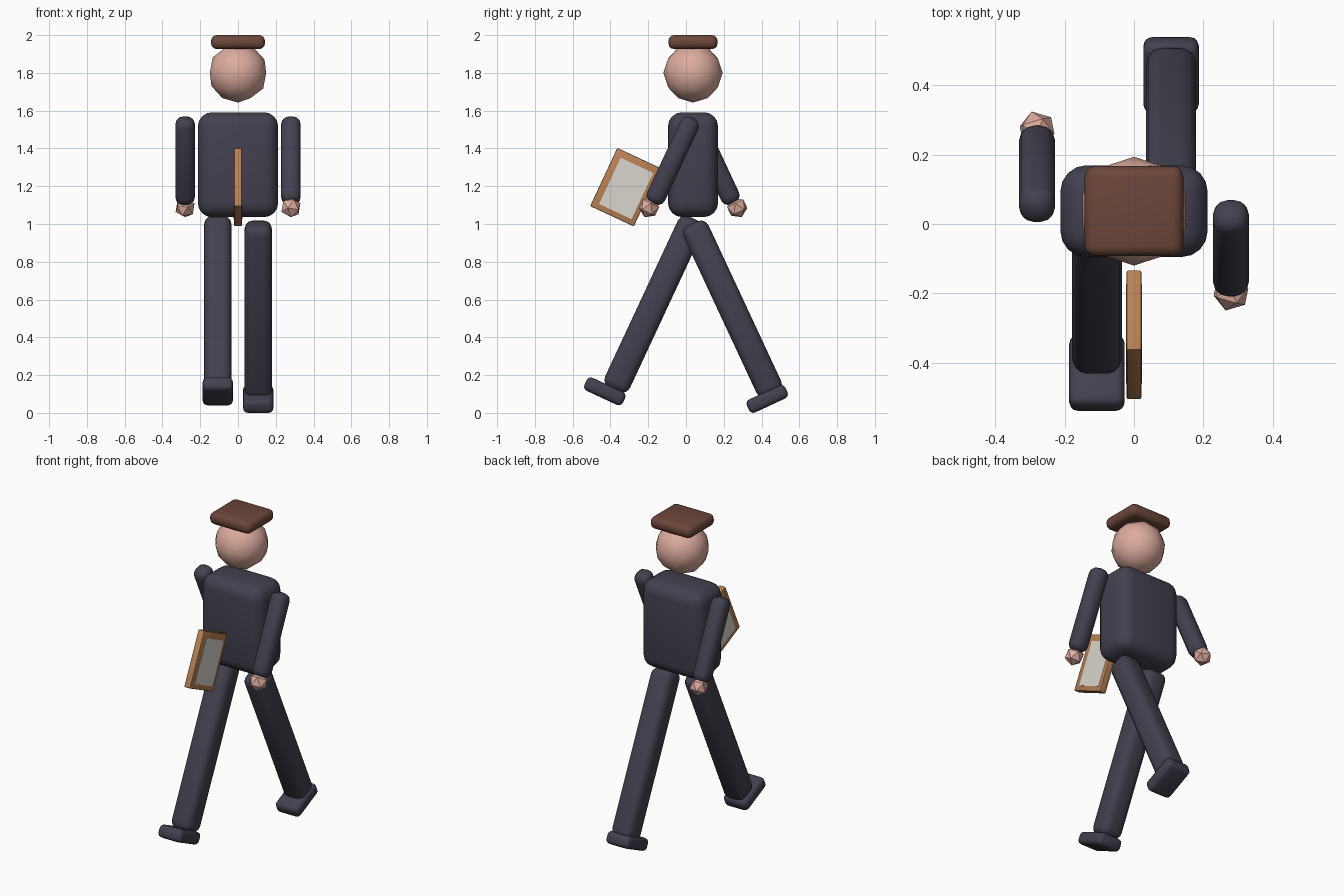
import bpy, math

if "Cube" in bpy.data.objects:
    bpy.data.objects.remove(bpy.data.objects["Cube"])


def mat(name, rgb):
    m = bpy.data.materials.new(name)
    m.diffuse_color = (*rgb, 1)
    m.use_nodes = True
    m.node_tree.nodes["Principled BSDF"].inputs["Base Color"].default_value = m.diffuse_color
    return m


SUIT = mat("dark suit", (0.055, 0.052, 0.078))
SKIN = mat("skin", (0.72, 0.41, 0.34))
HAT = mat("brown felt", (0.15, 0.062, 0.042))
WOOD = mat("wood", (0.48, 0.22, 0.09))
PAPER = mat("paper", (0.70, 0.67, 0.62))
TILT = math.radians(25)


def finish(o, name, material, smooth):
    o.name = name
    o.data.materials.append(material)
    if smooth:
        bpy.ops.object.shade_smooth_by_angle(angle=math.radians(40))
    return o


def box(name, loc, size, material, bevel=0.0, tilt=0.0, segments=3):
    """Box with rounded edges, tilted about the x axis."""
    bpy.ops.mesh.primitive_cube_add(size=1, location=loc)
    o = bpy.context.object
    o.scale = size
    bpy.ops.object.transform_apply(location=False, rotation=False, scale=True)
    if bevel:
        b = o.modifiers.new("round", 'BEVEL')
        b.width, b.segments = bevel, segments
        bpy.ops.object.modifier_apply(modifier=b.name)
    o.rotation_euler.x = tilt
    return finish(o, name, material, bevel > 0)


def ball(name, loc, radius, material, subdivisions, smooth, tilt=0.0):
    bpy.ops.mesh.primitive_ico_sphere_add(subdivisions=subdivisions, radius=radius, location=loc)
    o = bpy.context.object
    o.rotation_euler.x = tilt
    finish(o, name, material, False)
    if smooth:
        bpy.ops.object.shade_smooth()


# Torso, head and flat cap
box("torso", (0, 0.037, 1.314), (0.425, 0.265, 0.555), SUIT, 0.075, segments=4)
ball("head", (0, 0.037, 1.80), 0.157, SKIN, 2, True)
box("cap", (0, 0.037, 1.963), (0.285, 0.26, 0.074), HAT, 0.03)

# Legs and feet in mid-stride: (side, x, leg centre y/z, foot centre y/z, tilt)
for side, x, leg, foot, t in (("left", -0.107, (-0.170, 0.575), (-0.430, 0.114), -TILT),
                              ("right", 0.107, (0.246, 0.550), (0.430, 0.074), TILT)):
    box(side + "_leg", (x, *leg), (0.145, 0.145, 1.0), SUIT, 0.045, t)
    box(side + "_foot", (x, *foot), (0.16, 0.225, 0.076), SUIT, 0.025, t)

# Arms swing opposite to the legs
for side, x, y, hand_y, t in (("left", -0.28, 0.145, 0.271, TILT),
                              ("right", 0.28, -0.070, -0.196, -TILT)):
    box(side + "_arm", (x, y, 1.335), (0.104, 0.104, 0.50), SUIT, 0.042, t)
    ball(side + "_hand", (x, hand_y, 1.087), 0.056, SKIN, 1, False, t)

# Clipboard with a sheet of paper on each face
box("board", (0, -0.32, 1.195), (0.042, 0.255, 0.34), WOOD, 0.005, -TILT, 2)
for side, s in (("left", -1), ("right", 1)):
    box(side + "_paper", (s * 0.0205, -0.317, 1.188), (0.004, 0.19, 0.27), PAPER, 0, -TILT)
